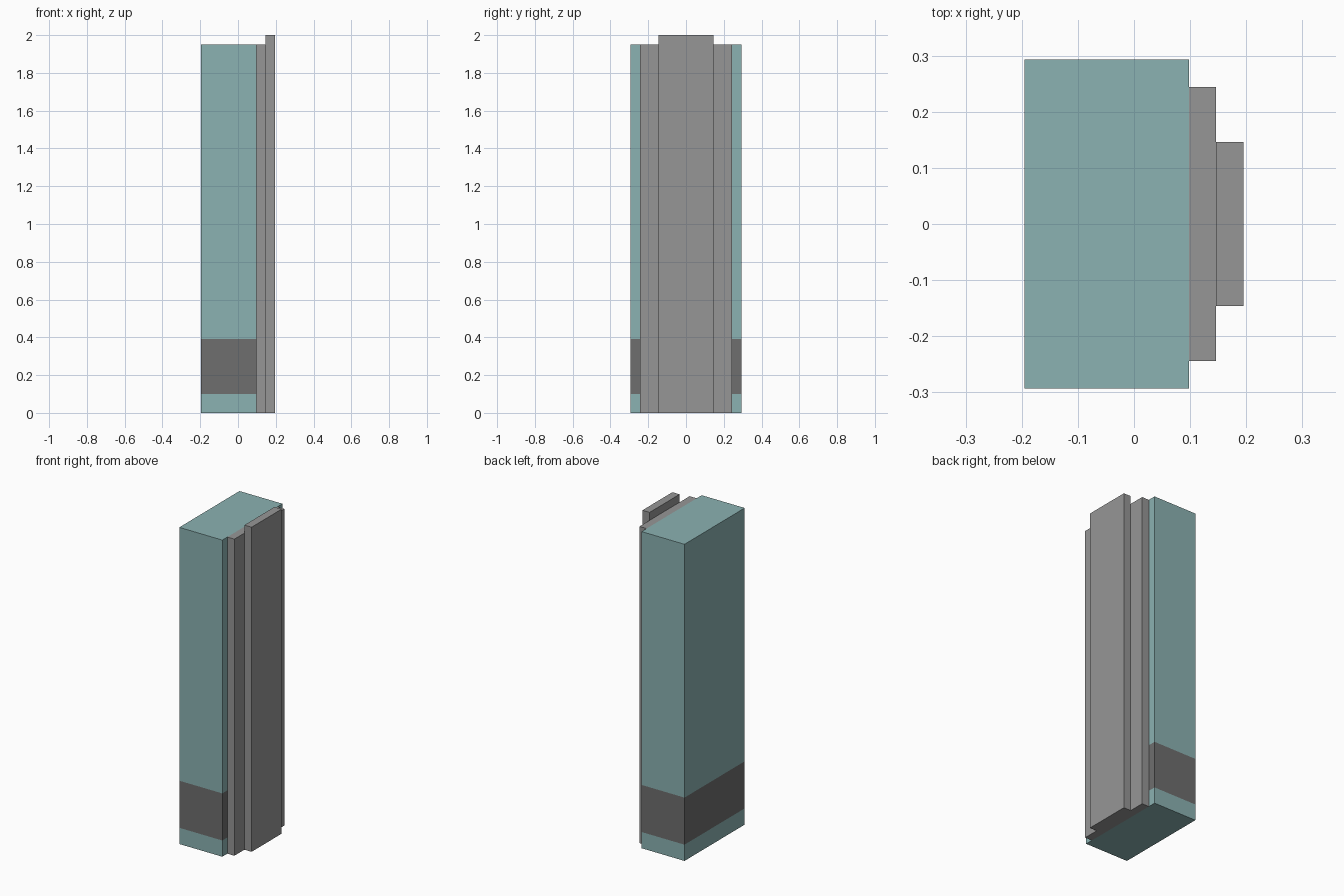
import bpy
import bmesh

cube = bpy.data.objects.get("Cube")
if cube:
    bpy.data.objects.remove(cube, do_unlink=True)


def material(name, color):
    mat = bpy.data.materials.new(name)
    mat.use_nodes = True
    mat.diffuse_color = (*color, 1)
    bsdf = mat.node_tree.nodes["Principled BSDF"]
    bsdf.inputs["Base Color"].default_value = (*color, 1)
    return mat


def box(name, x, y, z, materials, cuts=()):
    """Box from x, y and z ranges, with optional level cuts around it."""
    bm = bmesh.new()
    bmesh.ops.create_cube(bm, size=1)
    for v in bm.verts:
        v.co = [lo + (c + 0.5) * (hi - lo) for c, (lo, hi) in zip(v.co, (x, y, z))]
    for level in cuts:
        bmesh.ops.bisect_plane(bm, geom=bm.verts[:] + bm.edges[:] + bm.faces[:],
                               plane_co=(0, 0, level), plane_no=(0, 0, 1))
    if cuts:
        for f in bm.faces:
            f.material_index = int(cuts[0] < f.calc_center_median().z < cuts[1])
    mesh = bpy.data.meshes.new(name)
    bm.to_mesh(mesh)
    bm.free()
    for mat in materials:
        mesh.materials.append(mat)
    obj = bpy.data.objects.new(name, mesh)
    bpy.context.collection.objects.link(obj)
    return obj


teal = material("pale_teal", (0.258, 0.445, 0.445))
dark = material("dark_grey", (0.156, 0.156, 0.156))
grey = material("mid_grey", (0.305, 0.305, 0.305))

# Main tower with a dark band wrapped around its lower part
box("tower_body", (-0.195, 0.098), (-0.293, 0.293), (0, 1.951),
    (teal, dark), cuts=(0.1, 0.39))

# Stepped slabs on the side
box("inner_slab", (0.098, 0.146), (-0.244, 0.244), (0, 1.951), (grey,))
box("outer_slab", (0.146, 0.195), (-0.146, 0.146), (0, 2), (grey,))
